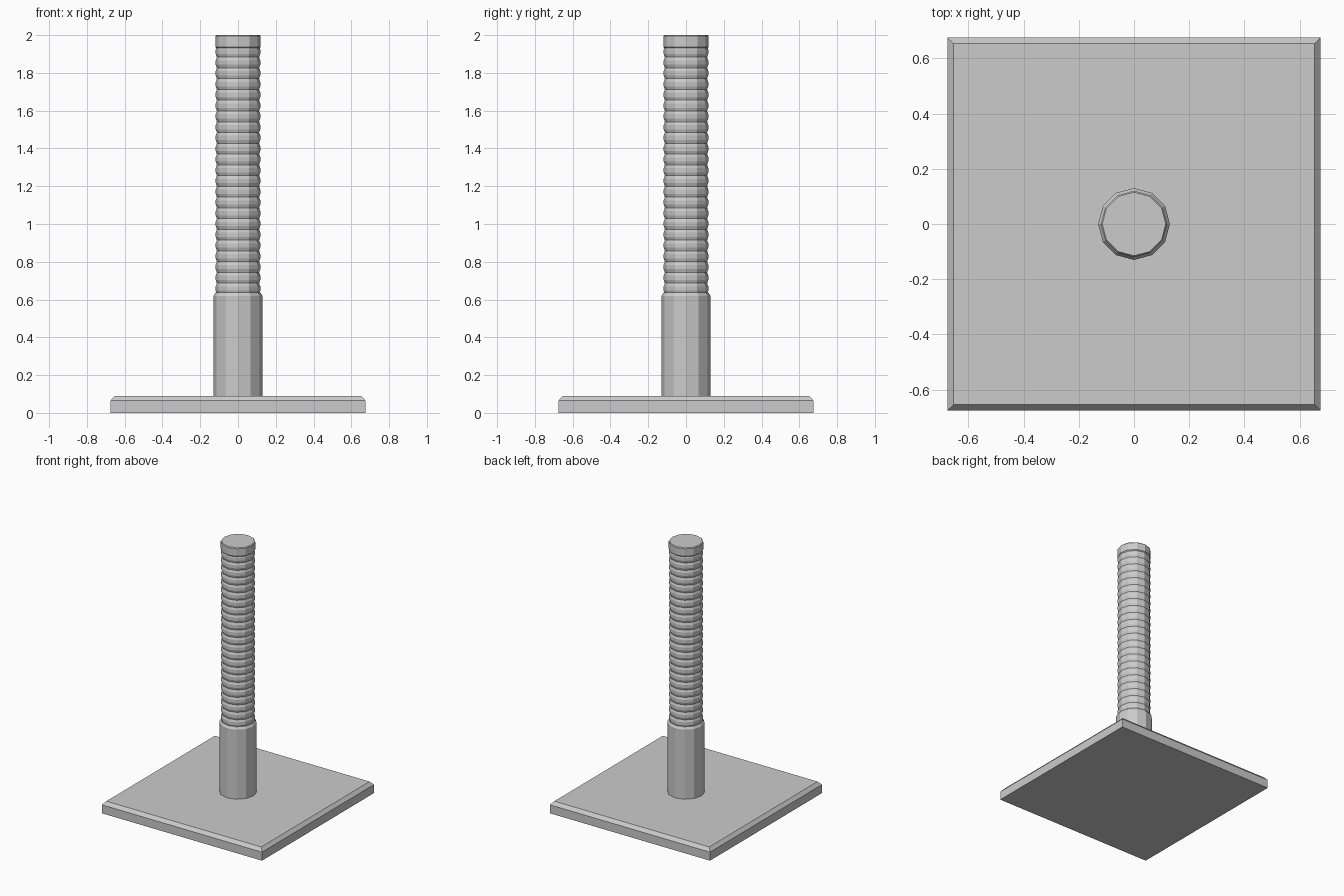
import bpy, bmesh, math

if "Cube" in bpy.data.objects:
    bpy.data.objects.remove(bpy.data.objects["Cube"])

SIDES = 12


def finish(bm, name):
    bmesh.ops.recalc_face_normals(bm, faces=bm.faces)
    me = bpy.data.meshes.new(name)
    bm.to_mesh(me)
    bm.free()
    ob = bpy.data.objects.new(name, me)
    bpy.context.collection.objects.link(ob)
    return ob


def stack(name, profile, sides, turn=0.0):
    """Closed solid of stacked polygon rings from (radius, z) pairs."""
    bm = bmesh.new()
    rings = []
    for r, z in profile:
        rings.append([bm.verts.new((r * math.cos(turn + 2 * math.pi * i / sides),
                                    r * math.sin(turn + 2 * math.pi * i / sides), z))
                      for i in range(sides)])
    for a, b in zip(rings, rings[1:]):
        for i in range(sides):
            j = (i + 1) % sides
            bm.faces.new((a[i], a[j], b[j], b[i]))
    bm.faces.new(rings[0])
    bm.faces.new(rings[-1])
    return finish(bm, name)


# Square base plate with chamfered top edge
d = math.sqrt(2)
stack("base_plate", [(0.675 * d, 0), (0.675 * d, 0.065),
                     (0.653 * d, 0.09)], 4, math.pi / 4)

# Lower sleeve
stack("lower_sleeve", [(0.13, 0.085), (0.13, 0.62), (0.119, 0.637)], SIDES)

# Rope-wound post: repeated bulging coils
z0, z1, coils = 0.63, 1.94, 23
step = (z1 - z0) / coils
coil = [(0.112, 0.0), (0.118, 0.3), (0.118, 0.7)]
profile = [(r, z0 + step * (k + t)) for k in range(coils) for r, t in coil]
profile.append((0.112, z1))
stack("rope_post", profile, SIDES)

# Top cap
stack("top_cap", [(0.114, 1.93), (0.12, 1.938), (0.12, 1.994), (0.115, 2.0)], SIDES)
